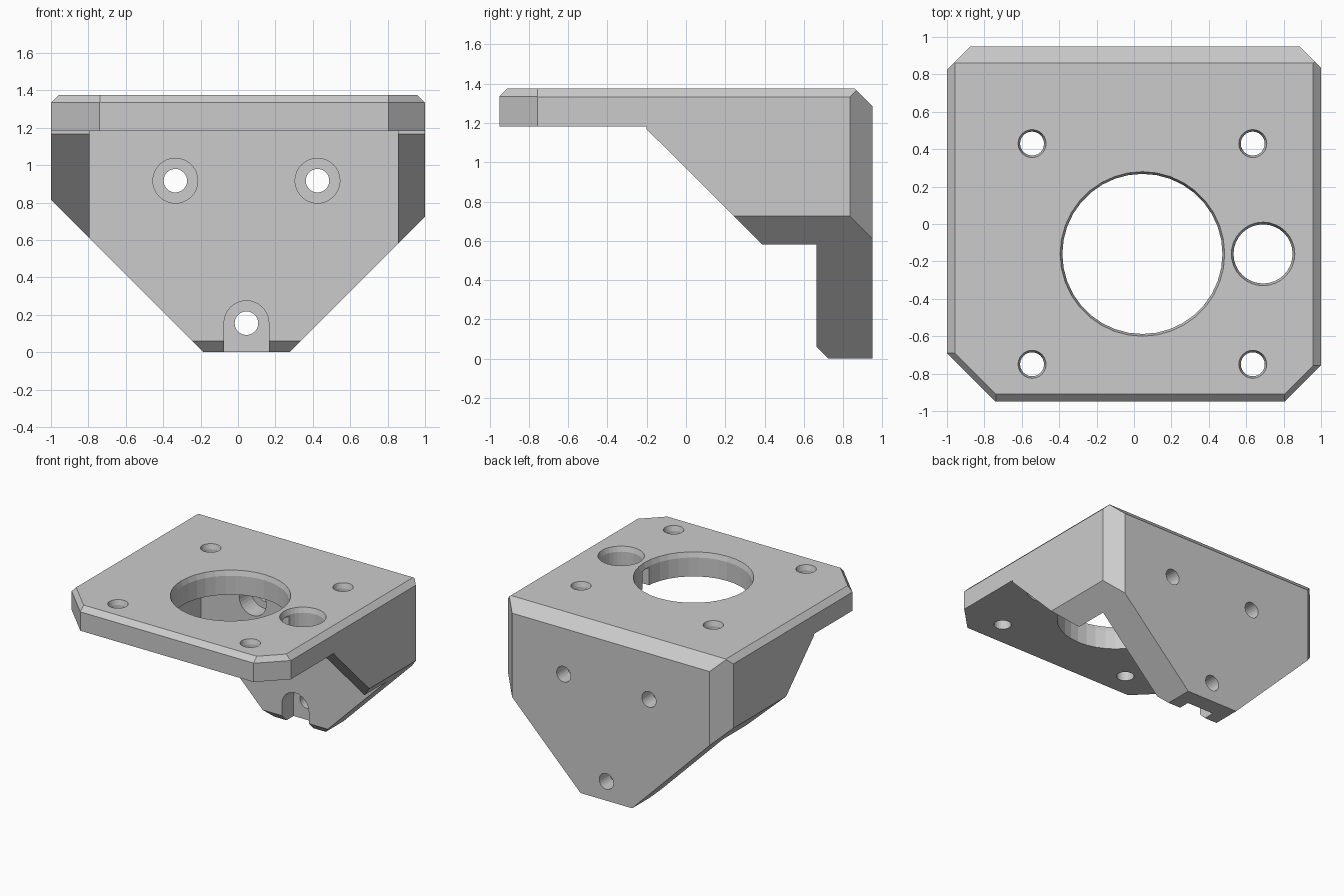
import bpy, bmesh, math
from mathutils import Vector, Matrix

if "Cube" in bpy.data.objects:
    bpy.data.objects.remove(bpy.data.objects["Cube"])


def make_object(name, bm):
    bmesh.ops.recalc_face_normals(bm, faces=bm.faces)
    mesh = bpy.data.meshes.new(name)
    bm.to_mesh(mesh)
    bm.free()
    ob = bpy.data.objects.new(name, mesh)
    bpy.context.collection.objects.link(ob)
    return ob


def box(bm, lo, hi):
    lo, hi = Vector(lo), Vector(hi)
    size = hi - lo
    bmesh.ops.create_cube(bm, size=1, matrix=Matrix.Translation((lo + hi) / 2) @ Matrix.Diagonal((*size, 1)))


def subtract(target, cutter):
    cutter.hide_render = True
    mod = target.modifiers.new("cut", 'BOOLEAN')
    mod.operation, mod.solver, mod.object = 'DIFFERENCE', 'EXACT', cutter
    bpy.context.view_layer.objects.active = target
    bpy.ops.object.modifier_apply(modifier=mod.name)
    bpy.data.objects.remove(cutter, do_unlink=True)


def box_cut(target, lo, hi):
    bm = bmesh.new()
    box(bm, lo, hi)
    subtract(target, make_object("box_cutter", bm))


def prism_cut(target, points, offset):
    """Cut along offset with the outline given by 3D points."""
    bm = bmesh.new()
    face = bm.faces.new([bm.verts.new(p) for p in points])
    geom = bmesh.ops.extrude_face_region(bm, geom=[face])["geom"]
    bmesh.ops.translate(bm, vec=offset, verts=[g for g in geom if isinstance(g, bmesh.types.BMVert)])
    # keep the start cap so the cutter is closed
    if not face.is_valid or any(e.is_boundary for e in bm.edges):
        bmesh.ops.holes_fill(bm, edges=[e for e in bm.edges if e.is_boundary], sides=0)
    subtract(target, make_object("prism_cutter", bm))


def plate_hole(target, x, y, r_top, r, sides):
    """Vertical hole with a slim chamfer at its upper rim."""
    rings = [(r, 1.0), (r, 1.335), (r_top, 1.375), (r_top, 1.5)]
    bm = bmesh.new()
    loops = [[bm.verts.new((x + rad * math.cos(2 * math.pi * i / sides),
                            y + rad * math.sin(2 * math.pi * i / sides), z))
              for i in range(sides)] for rad, z in rings]
    for a, b in zip(loops, loops[1:]):
        for i in range(sides):
            j = (i + 1) % sides
            bm.faces.new((a[i], a[j], b[j], b[i]))
    bm.faces.new(loops[0])
    bm.faces.new(loops[-1])
    subtract(target, make_object("plate_hole_cutter", bm))


def wall_hole(target, x, z, r, y0, y1, sides=32):
    bm = bmesh.new()
    bmesh.ops.create_cone(bm, cap_ends=True, segments=sides, radius1=r, radius2=r, depth=y1 - y0,
                          matrix=Matrix.Translation((x, (y0 + y1) / 2, z)) @ Matrix.Rotation(math.pi / 2, 4, 'X'))
    subtract(target, make_object("wall_hole_cutter", bm))


# Outer convex block, trimmed by planes (point on plane, outward normal)
bm = bmesh.new()
box(bm, (-1, -0.95, 0), (1, 0.95, 1.375))
planes = [
    ((-1, -0.69, 0), (-1, -1, 0)), ((1, -0.755, 0), (1, -1, 0)),           # front corners
    ((-1, 0.825, 0), (-1, 1, 0)), ((1, 0.835, 0), (1, 1, 0)),              # back corners
    ((-1, 0, 0.815), (-1, 0, -1)), ((1, 0, 0.725), (1, 0, -1)),            # lower diagonals
    ((-1, 0, 1.333), (-1, 0, 1)), ((1, 0, 1.333), (1, 0, 1)),              # top bevels
    ((0, -0.95, 1.335), (0, -1, 1)), ((0, 0.95, 1.286), (0, 1, 1)),
    ((-1, -0.69, 1.334), (-1, -1, 1)), ((1, -0.755, 1.334), (1, -1, 1)),
]
for co, no in planes:
    bmesh.ops.bisect_plane(bm, geom=bm.verts[:] + bm.edges[:] + bm.faces[:],
                           plane_co=co, plane_no=no, clear_outer=True)
    bmesh.ops.holes_fill(bm, edges=[e for e in bm.edges if e.is_boundary], sides=0)
bracket = make_object("motor_bracket", bm)

# Side profile: underside of plate, sloped cheeks, toe bevel of the back wall
profile = [(-1.5, 1.183), (-0.2, 1.183), (-0.2, 1.168), (0.665, 0.305),
           (0.665, 0.06), (0.745, -0.02), (0.745, -0.3), (-1.5, -0.3)]
prism_cut(bracket, [(-1.5, y, z) for y, z in profile], (3, 0, 0))

# Space between the cheeks
box_cut(bracket, (-0.795, -0.6, 0.2), (0.855, 0.665, 1.183))

# Plate holes
plate_hole(bracket, 0.045, -0.16, 0.44, 0.428, 36)
plate_hole(bracket, 0.69, -0.16, 0.17, 0.158, 32)
for x in (-0.545, 0.635):
    for y in (-0.75, 0.43):
        plate_hole(bracket, x, y, 0.075, 0.064, 24)
# Slit joining the two larger holes
box_cut(bracket, (0.42, -0.2, 1.1), (0.6, -0.12, 1.325))

# Wall screw holes with recesses
for x, z in ((-0.335, 0.917), (0.425, 0.917), (0.045, 0.155)):
    wall_hole(bracket, x, z, 0.12, 0.5, 0.815)
    wall_hole(bracket, x, z, 0.063, 0.4, 1.2, 24)
# Lower recess opens downwards
box_cut(bracket, (-0.075, 0.5, -0.2), (0.165, 0.815, 0.155))
wall_hole(bracket, 0.045, 0.155, 0.063, 0.4, 1.2, 24)
